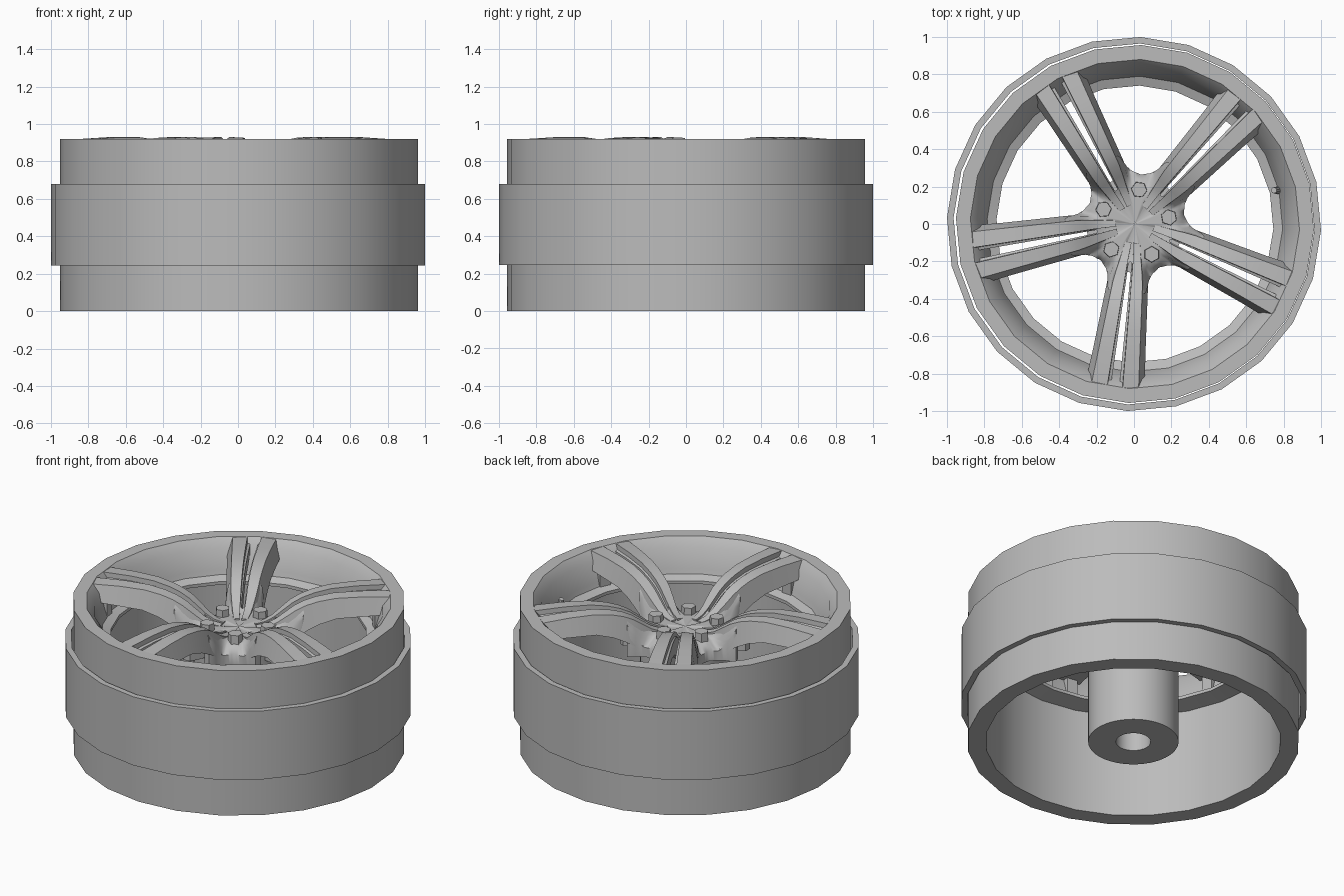
import bpy, bmesh, math
from math import sin, cos, radians, pi
from mathutils import Matrix

if "Cube" in bpy.data.objects:
    bpy.data.objects.remove(bpy.data.objects["Cube"], do_unlink=True)

metal = bpy.data.materials.new("grey_metal")
metal.use_nodes = True
metal.diffuse_color = (0.5, 0.5, 0.5, 1)
metal.node_tree.nodes["Principled BSDF"].inputs["Base Color"].default_value = (0.5, 0.5, 0.5, 1)

CX = 0.005                  # axle sits slightly off the outer band centre
SPOKE0, STEP = radians(47), radians(72)


def finish(name, bm, angle=32):
    bmesh.ops.recalc_face_normals(bm, faces=bm.faces)
    mesh = bpy.data.meshes.new(name)
    bm.to_mesh(mesh)
    bm.free()
    mesh.materials.append(metal)
    ob = bpy.data.objects.new(name, mesh)
    bpy.context.collection.objects.link(ob)
    bpy.ops.object.select_all(action='DESELECT')
    ob.select_set(True)
    bpy.context.view_layer.objects.active = ob
    bpy.ops.object.shade_smooth_by_angle(angle=radians(angle))
    return ob


def loft(bm, rings, close=True):
    """Skin closed rings of points; close joins the last ring to the first."""
    vr = [[bm.verts.new(p) for p in ring] for ring in rings]
    n = len(vr[0])
    pairs = list(zip(vr, vr[1:])) + ([(vr[-1], vr[0])] if close else [])
    for p, q in pairs:
        for i in range(n):
            j = (i + 1) % n
            bm.faces.new((p[i], p[j], q[j], q[i]))
    if not close:
        bm.faces.new(vr[0])
        bm.faces.new(vr[-1])


def lathe(name, profile, sides, cx=0, phase=-2):
    bm = bmesh.new()
    a = [radians(phase) + 2 * pi * i / sides for i in range(sides)]
    loft(bm, [[(cx + r * cos(t), r * sin(t), z) for t in a] for r, z in profile])
    return finish(name, bm)


def interp(table, x):
    """Smooth interpolation through (x, value) points."""
    if x <= table[0][0]:
        return table[0][1]
    for (x0, v0), (x1, v1) in zip(table, table[1:]):
        if x <= x1:
            return v0 + (v1 - v0) * (x - x0) / (x1 - x0)
    return table[-1][1]


# Outer band, barrel with stepped lip and inner shelf
lathe("outer_band", [(1, .245), (1, .68), (.965, .68), (.965, .245)], 24)
lathe("rim_barrel", [(.957, 0), (.957, .92), (.88, .92), (.835, .87), (.8, .75),
                     (.79, .72), (.74, .70), (.74, .68), (.85, .66), (.85, 0)], 24, CX)

# Hub tube with a blind axle bore
lathe("hub_tube", [(.26, 0), (.26, .69), (.001, .69), (.001, .55), (.1, .55), (.1, 0)], 48, CX)

TOP = [(.1, .76), (.16, .768), (.21, .79), (.26, .825), (.32, .867), (.38, .895),
       (.45, .915), (.55, .93), (.7, .93), (.89, .918)]
BOTTOM = [(.1, .6), (.25, .66), (.35, .73), (.45, .78), (.55, .81), (.89, .82)]
INNER = [(.1, .006), (.2, .014), (.89, .042)]
OUTER = [(.1, .04), (.2, .058), (.3, .078), (.89, .128)]

# Hub plate: star outline that fillets into the spokes
REACH = [(0, .2), (4, .22), (9, .36), (16, .38), (18, .345), (21, .31), (26, .283), (36, .265)]
bm = bmesh.new()
N = 180
layers = []
for f in (.02, .3, .5, .65, .78, .9, 1):
    ring = []
    for i in range(N):
        t = 2 * pi * i / N
        phi = abs((math.degrees(t - SPOKE0) + 36) % 72 - 36)
        r = f * interp(REACH, phi)
        spoke_z = interp(TOP, r) - .012
        valley_z = interp([(.2, .757), (.24, .74), (.27, .70), (.4, .70)], r)
        w = min(1, max(0, (phi - 11) / 14))
        w = w * w * (3 - 2 * w)
        ring.append((CX + r * cos(t), r * sin(t), spoke_z * (1 - w) + valley_z * w))
    layers.append(ring)
layers.append([(x, y, .64) for x, y, z in layers[-1]])
loft(bm, layers, close=False)
finish("hub_plate", bm, 40)

# Five twin spokes, each bar mirrored about the spoke axis
STATIONS = [r for r, z in TOP]
for k in range(5):
    place = Matrix.Translation((CX, 0, 0)) @ Matrix.Rotation(SPOKE0 + k * STEP, 4, 'Z')
    for side, label in ((1, "a"), (-1, "b")):
        bm = bmesh.new()
        rings = []
        for r in STATIONS:
            a, b = interp(INNER, r), interp(OUTER, r)
            zt, zb = interp(TOP, r), interp(BOTTOM, r)
            section = [(a, zt), (b, zt - .004), (b + .03 * min(1, r / .3), zb),
                       (a * .55, zb), (a * .55, zt - .035), (a * .95, zt - .03)]
            rings.append([(r if z > zb else min(r, .85), side * y, z) for y, z in section])
        loft(bm, rings, close=False)
        # Foot that rests on the rim shelf
        foot = Matrix.Translation((.805, side * .085, .765)) @ Matrix.Diagonal((.06, .07, .15, 1))
        bmesh.ops.create_cube(bm, size=1, matrix=foot)
        bm.transform(place)
        finish(f"spoke_{k + 1}{label}", bm)

    # Hexagonal lug bolt between spokes
    t = SPOKE0 + (k + .5) * STEP
    bm = bmesh.new()
    bmesh.ops.create_cone(bm, cap_ends=True, segments=6, radius1=.045, radius2=.042, depth=.07,
                          matrix=Matrix.Translation((CX + .185 * cos(t), .185 * sin(t), .765))
                          @ Matrix.Rotation(t, 4, 'Z'))
    finish(f"lug_bolt_{k + 1}", bm)

# Valve stem on the shelf
bm = bmesh.new()
bmesh.ops.create_cone(bm, cap_ends=True, segments=10, radius1=.022, radius2=.016, depth=.1,
                      matrix=Matrix.Translation((.76, .18, .75)) @ Matrix.Rotation(-.25, 4, 'Y'))
finish("valve_stem", bm)
